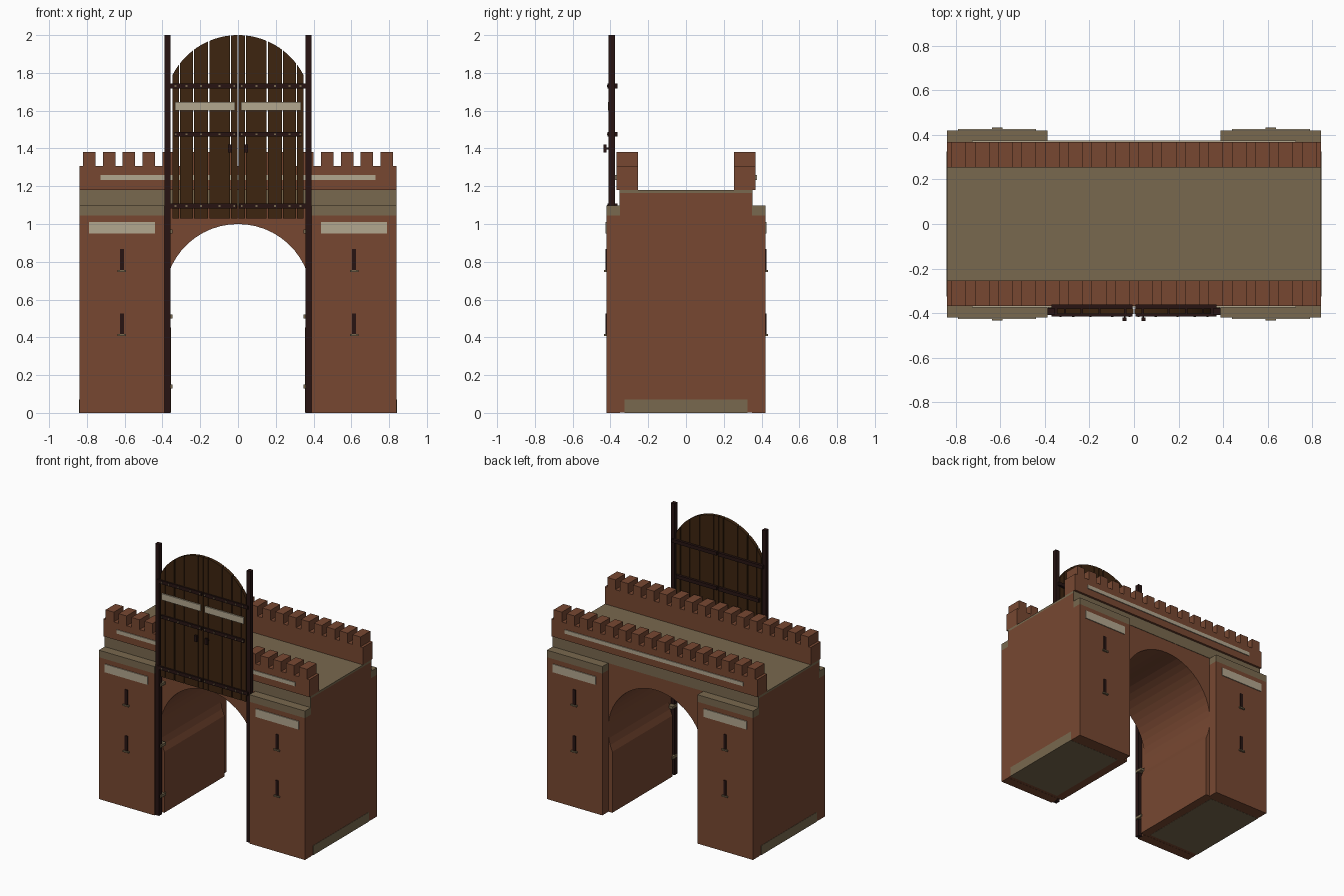
import bpy, bmesh, math

if "Cube" in bpy.data.objects:
    bpy.data.objects.remove(bpy.data.objects["Cube"])


def mat(name, rgb):
    m = bpy.data.materials.new(name)
    m.diffuse_color = (*rgb, 1)
    m.use_nodes = True
    m.node_tree.nodes["Principled BSDF"].inputs["Base Color"].default_value = m.diffuse_color
    return m


BRICK = mat("red_brick", (0.185, 0.064, 0.031))
STONE = mat("tan_stone", (0.19, 0.14, 0.077))
PALE = mat("pale_stone", (0.45, 0.385, 0.275))
WOOD = mat("dark_wood", (0.047, 0.018, 0.005))
IRON = mat("dark_iron", (0.02, 0.007, 0.006))


def finish(name, bm, material):
    bmesh.ops.recalc_face_normals(bm, faces=bm.faces)
    me = bpy.data.meshes.new(name)
    bm.to_mesh(me)
    bm.free()
    me.materials.append(material)
    ob = bpy.data.objects.new(name, me)
    bpy.context.collection.objects.link(ob)
    return ob


def boxes(name, material, spans):
    """One object from boxes given as (x0, x1, y0, y1, z0, z1)."""
    bm = bmesh.new()
    for x0, x1, y0, y1, z0, z1 in spans:
        vs = bmesh.ops.create_cube(bm, size=1)["verts"]
        for v in vs:
            v.co.x = x1 if v.co.x > 0 else x0
            v.co.y = y1 if v.co.y > 0 else y0
            v.co.z = z1 if v.co.z > 0 else z0
    return finish(name, bm, material)


def prisms(name, material, outlines, y0, y1):
    """Extrude xz outlines from y0 to y1."""
    bm = bmesh.new()
    for pts in outlines:
        f = bm.faces.new([bm.verts.new((x, y0, z)) for x, z in pts])
        r = bmesh.ops.extrude_face_region(bm, geom=[f])
        for v in r["geom"]:
            if isinstance(v, bmesh.types.BMVert):
                v.co.y = y1
    return finish(name, bm, material)


def mx(spans):
    """Add copies mirrored left to right."""
    return spans + [(-b, -a, c, d, e, f) for a, b, c, d, e, f in spans]


def my(spans):
    """Add copies mirrored front to back."""
    return spans + [(a, b, -d, -c, e, f) for a, b, c, d, e, f in spans]


# Main body with a horseshoe arch passage
R, CZ, W = 0.39, 0.61, 0.84
spring = math.asin(-0.16 / R)
N = 32
arch = []
for i in range(N + 1):
    a = spring + (math.pi - 2 * spring) * i / N
    arch.append((R * math.cos(a), CZ + R * math.sin(a)))
jamb = arch[0][0]
body = [(jamb, 0.001)] + arch + [(-jamb, 0.001), (-W, 0.001), (-W, 1.165), (W, 1.165), (W, 0.001)]
prisms("gatehouse_body", BRICK, [body], -0.35, 0.35)

# Projecting piers with stone caps, and the stone footing
boxes("tower_piers", BRICK, my(mx([(0.388, W, -0.42, -0.35, 0, 1.045)])))
boxes("tower_caps", STONE, my(mx([(0.388, W, -0.42, -0.35, 1.045, 1.097)])))
boxes("footings", STONE, mx([(0.42, 0.842, -0.325, 0.325, 0, 0.07)]))

# Walkway slab and the stone band below the parapets
boxes("walkway", STONE, [(-W, W, -0.35, 0.35, 1.165, 1.18)])
boxes("stone_bands", STONE, my([(-W, W, -0.353, -0.349, 1.097, 1.18)]))

# Parapets with merlons and pale strips
boxes("parapets", BRICK, my([(-W, W, -0.369, -0.255, 1.18, 1.308)]))
pitch = 2 * W / 16
merlons = []
for i in range(16):
    c = (i - 7.5) * pitch
    merlons.append((c - 0.033, c + 0.033, -0.369, -0.255, 1.308, 1.38))
boxes("merlons", BRICK, my(merlons))
boxes("parapet_strips", PALE, my([(-0.727, 0.727, -0.375, -0.368, 1.232, 1.26)]))

# Pier plaques, arrow slits and sills
boxes("pier_plaques", PALE, my(mx([(0.44, 0.79, -0.426, -0.419, 0.95, 1.01)])))
slits, sills = [], []
for z in (0.41, 0.75):
    slits.append((0.604, 0.626, -0.426, -0.419, z, z + 0.117))
    sills.append((0.592, 0.638, -0.433, -0.419, z - 0.003, z + 0.007))
boxes("arrow_slits", IRON, my(mx(slits)))
boxes("slit_sills", STONE, my(mx(sills)))

# Gate rails and their brackets
boxes("gate_rails", IRON, mx([(0.357, 0.388, -0.409, -0.377, 0, 2.0)]))
boxes("rail_brackets", STONE, mx([(0.348, 0.386, -0.4, -0.34, z - 0.01, z + 0.01)
                                  for z in (0.14, 0.51, 0.96)]))

# Raised gate leaves made of planks under an arched top
edges = [0, 0.04, 0.155, 0.235, 0.31, 0.35]
planks, studs = [], []
for a, b in zip(edges, edges[1:]):
    a, b = a + 0.003, b - 0.003
    top = []
    for i in range(7):
        x = b + (a - b) * i / 6
        top.append((x, CZ + 1.0 + math.sqrt(R * R - x * x)))
    half = [(a, 1.028), (b, 1.028)] + top
    planks += [half, [(-x, z) for x, z in half]]
prisms("gate_planks", WOOD, planks, -0.405, -0.38)

# Iron bars wrapping the gate, with studs
bars = []
for z, x in ((1.73, 0.37), (1.475, 0.337), (1.095, 0.37)):
    bars.append((0.006, x, -0.415, -0.362, z - 0.013, z + 0.013))
    for s in (0.02, 0.0975, 0.195, 0.2725, 0.33):
        studs.append((s - 0.005, s + 0.005, -0.419, -0.414, z - 0.005, z + 0.005))
boxes("gate_bars", IRON, mx(bars))
boxes("gate_studs", STONE, mx(studs))

# Gate plaques and pull handles
boxes("gate_plaques", PALE, mx([(0.017, 0.333, -0.414, -0.404, 1.6, 1.647)]))
boxes("gate_handles", IRON, mx([(0.033, 0.052, -0.436, -0.42, 1.378, 1.422),
                                (0.039, 0.046, -0.422, -0.404, 1.395, 1.405)]))
